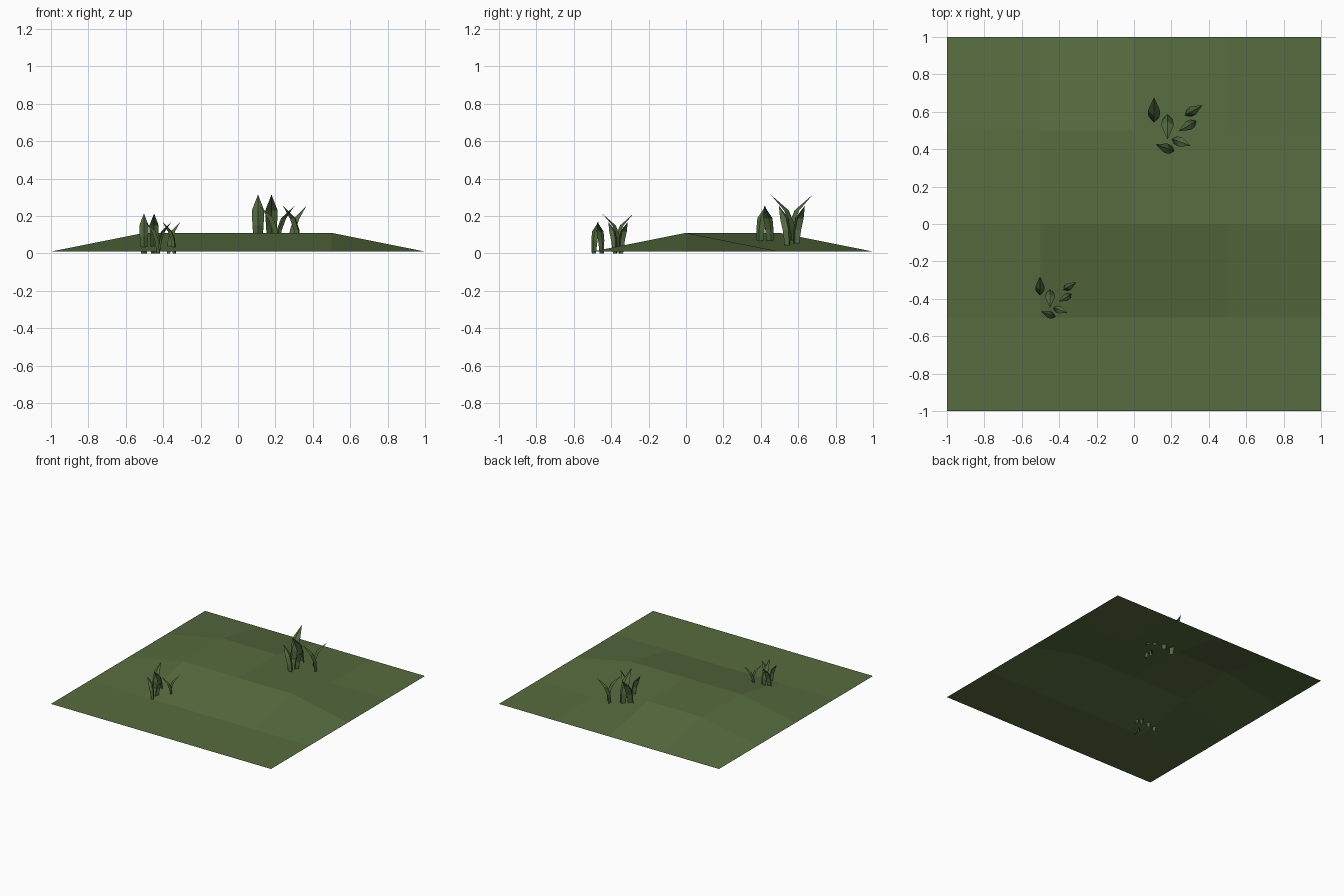
import bpy, math
from mathutils import Matrix, Vector

if "Cube" in bpy.data.objects:
    bpy.data.objects.remove(bpy.data.objects["Cube"])


def material(name, rgb):
    m = bpy.data.materials.new(name)
    m.diffuse_color = (*rgb, 1)
    m.use_nodes = True
    m.node_tree.nodes["Principled BSDF"].inputs["Base Color"].default_value = m.diffuse_color
    return m


def add_mesh(name, verts, faces, mat):
    me = bpy.data.meshes.new(name)
    me.from_pydata(verts, [], faces)
    me.materials.append(mat)
    ob = bpy.data.objects.new(name, me)
    bpy.context.collection.objects.link(ob)
    return ob


soil = material("grass_ground", (0.095, 0.15, 0.05))
blade = material("grass_blade", (0.085, 0.14, 0.05))

# Ground sheet: 4 x 4 cells with a low plateau
raised = {(1, 2), (2, 2), (3, 2), (1, 3), (2, 3)}
verts = [(-1 + i * 0.5, -1 + j * 0.5, 0.11 if (i, j) in raised else 0.01)
         for j in range(5) for i in range(5)]
faces = [(j * 5 + i, j * 5 + i + 1, j * 5 + i + 6, j * 5 + i + 5)
         for j in range(4) for i in range(4)]
add_mesh("ground", verts, faces, soil)

# Folded leaf leaning towards +y: (height, ridge y, edge y, half width) per row
ROWS = [(0, -0.02, 0.0, 0.02), (0.12, -0.012, 0.015, 0.03), (0.2, 0.02, 0.045, 0.033)]
TIP = (0, 0.118, 0.285)


def leaf():
    v, f = [], []
    for z, ridge, edge, w in ROWS:
        v += [(-w, edge, z), (0, ridge, z), (w, edge, z)]
    for r in (0, 3):
        f += [(r, r + 1, r + 4, r + 3), (r + 1, r + 2, r + 5, r + 4)]
    v.append(TIP)
    f += [(6, 7, 9), (7, 8, 9)]
    return v, f


# Each tuft: three pairs of opposed leaves (x, y, turn in degrees, scale)
PAIRS = [(-0.077, 0.065, 0, 1.0), (0.083, 0.066, -60, 0.79), (-0.011, -0.078, -110, 0.79)]


def tuft(name, loc, scale):
    verts, faces = [], []
    lv, lf = leaf()
    for x, y, turn, s in PAIRS:
        pair = (Matrix.Translation((x, y, 0)) @ Matrix.Rotation(math.radians(turn), 4, 'Z')
                @ Matrix.Scale(s, 4))
        for flip in (0, math.pi):
            m = (pair @ Matrix.Rotation(flip, 4, 'Z')
                 @ Matrix.Translation((-0.036, -0.005, 0)))
            n = len(verts)
            verts += [m @ Vector(p) for p in lv]
            faces += [tuple(i + n for i in face) for face in lf]
    ob = add_mesh(name, verts, faces, blade)
    ob.location = loc
    ob.scale = (scale,) * 3


tuft("large_grass_tuft", (0.22, 0.5, 0.03), 1.0)
tuft("small_grass_tuft", (-0.418, -0.413, 0.0), 0.75)
